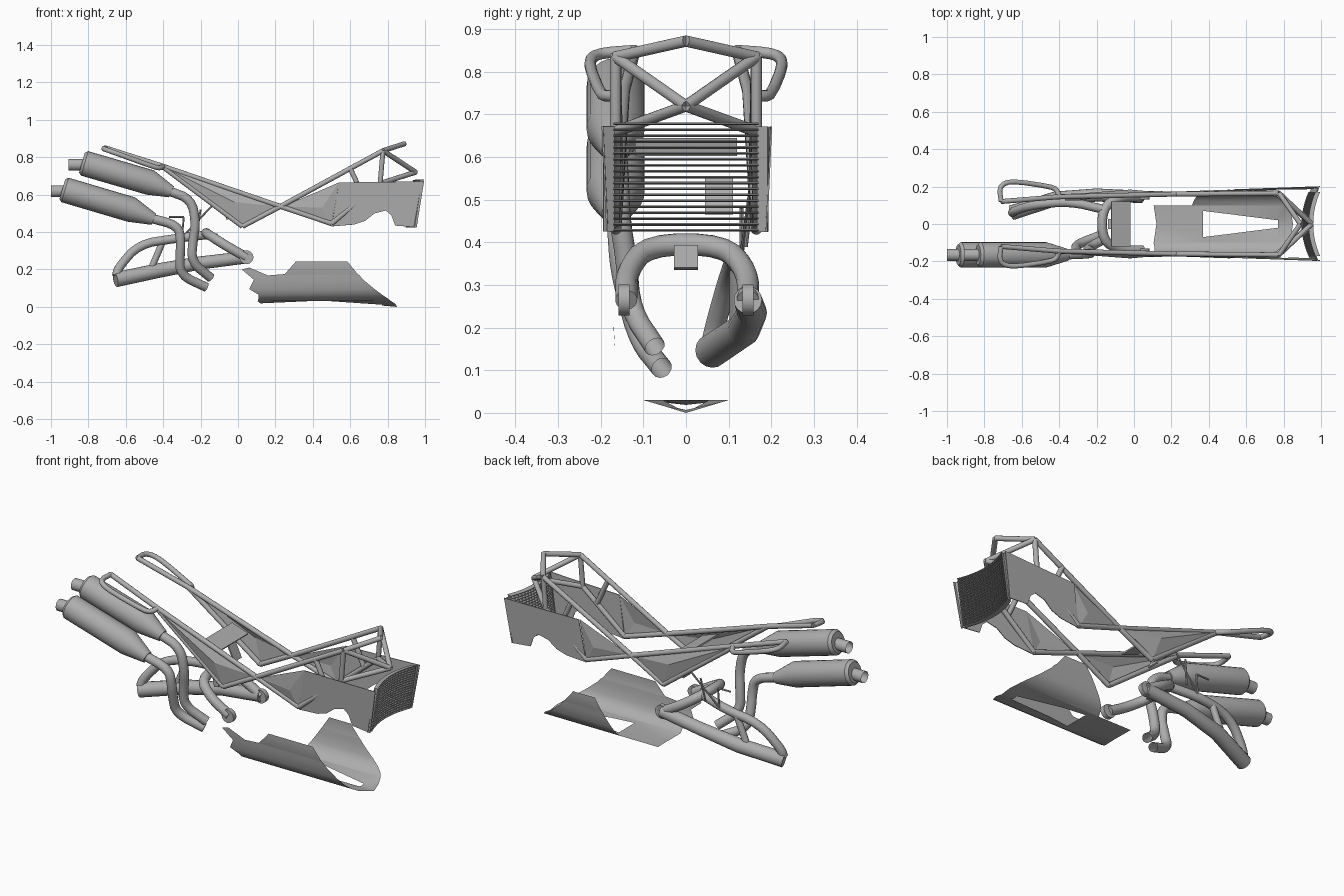
import bpy, bmesh, math
from mathutils import Vector

if "Cube" in bpy.data.objects:
    bpy.data.objects.remove(bpy.data.objects["Cube"])

grey = bpy.data.materials.new("plain grey")
grey.diffuse_color = (0.42, 0.42, 0.42, 1)
grey.use_nodes = True
grey.node_tree.nodes["Principled BSDF"].inputs["Base Color"].default_value = grey.diffuse_color


def finish(name, bm, angle=40):
    me = bpy.data.meshes.new(name)
    bm.to_mesh(me)
    bm.free()
    me.materials.append(grey)
    ob = bpy.data.objects.new(name, me)
    bpy.context.collection.objects.link(ob)
    bpy.ops.object.select_all(action='DESELECT')
    bpy.context.view_layer.objects.active = ob
    ob.select_set(True)
    bpy.ops.object.shade_smooth_by_angle(angle=math.radians(angle))
    return ob


def flip(p, s):
    return (p[0], p[1] * s, p[2])


def soften(pts, rounds):
    """Corner cutting, to turn a few points into a bent tube path."""
    pts = [Vector(p) for p in pts]
    for _ in range(rounds):
        out = [pts[0]]
        for a, b in zip(pts, pts[1:]):
            out += [a.lerp(b, 0.25), a.lerp(b, 0.75)]
        pts = out + [pts[-1]]
    return pts


def tube(name, pts, radii, sides=12, rounds=0, caps=True):
    """Sweep a circle along a path; radii is one number or one per point."""
    pts = soften(pts, rounds)
    if not isinstance(radii, (list, tuple)):
        radii = [radii] * len(pts)
    bm = bmesh.new()
    rings, u = [], None
    for i, p in enumerate(pts):
        t = (pts[min(i + 1, len(pts) - 1)] - pts[max(i - 1, 0)]).normalized()
        if u is None:
            u = t.orthogonal()
        u = (u - t * u.dot(t)).normalized()
        v = t.cross(u)
        rings.append([bm.verts.new(p + radii[i] * (u * math.cos(a) + v * math.sin(a)))
                      for a in (2 * math.pi * k / sides for k in range(sides))])
    for r, q in zip(rings, rings[1:]):
        for k in range(sides):
            bm.faces.new((r[k], r[(k + 1) % sides], q[(k + 1) % sides], q[k]))
    if caps:
        bm.faces.new(rings[0][::-1])
        bm.faces.new(rings[-1])
    return finish(name, bm)


def plate(name, pts, thick=0.006):
    bm = bmesh.new()
    f = bm.faces.new([bm.verts.new(p) for p in pts])
    bm.normal_update()
    n = f.normal.copy()
    ext = bmesh.ops.extrude_face_region(bm, geom=[f])
    bmesh.ops.translate(bm, vec=n * thick,
                        verts=[v for v in ext["geom"] if isinstance(v, bmesh.types.BMVert)])
    bmesh.ops.recalc_face_normals(bm, faces=bm.faces[:])
    bmesh.ops.triangulate(bm, faces=[g for g in bm.faces if len(g.verts) > 4])
    return finish(name, bm, 20)


def folded_panel(name, corners, apex):
    """Thin triangular panel creased outward at its apex."""
    bm = bmesh.new()
    top = bm.verts.new(apex)
    vs = [bm.verts.new(p) for p in corners]
    for k in range(len(vs)):
        bm.faces.new((vs[k], vs[(k + 1) % len(vs)], top))
    return finish(name, bm, 2)


# Main frame, tail and head structure on both sides
tail, seat = (-0.71, 0.12, 0.85), (-0.41, 0.145, 0.755)
mid, low = (0.227, 0.16, 0.537), (0.024, 0.165, 0.43)
head, chin = (0.775, 0.165, 0.835), (0.50, 0.17, 0.445)
post, nose, crown = (0.76, 0.165, 0.66), (0.95, 0, 0.72), (0.89, 0, 0.872)
members = {
    "tail_rail": (tail, seat, mid), "main_rail": (mid, head),
    "lower_tail_strut": (seat, low), "lower_link": (low, mid),
    "front_lower_link": (mid, chin), "front_strut": (chin, post),
    "head_post": (head, post), "head_brace": (head, nose),
    "lower_head_brace": (post, nose), "top_bar": (head, crown),
    "rail_brace": ((0.60, 0.165, 0.74), (0.67, 0.165, 0.59)),
}
cowl = [(0.54, 0.665), (0.80, 0.668), (0.995, 0.672), (0.955, 0.425), (0.84, 0.435),
        (0.82, 0.49), (0.79, 0.515), (0.73, 0.50), (0.68, 0.46), (0.62, 0.44), (0.50, 0.43)]
for s, side in ((1, "left"), (-1, "right")):
    for name, pts in members.items():
        tube(f"{side}_{name}", [flip(p, s) for p in pts], 0.0135)
    hoop = [tail, (-0.72, 0.19, 0.845), (-0.69, 0.222, 0.835), (-0.62, 0.226, 0.81),
            (-0.45, 0.2, 0.748), (-0.415, 0.185, 0.742), (-0.40, 0.15, 0.75)]
    tube(f"{side}_grab_hoop", [flip(p, s) for p in hoop], 0.0135, rounds=1)
    # Creased frame panels and side cowls
    folded_panel(f"{side}_tail_panel", [flip(p, s) for p in
                 ((-0.40, 0.155, 0.75), (0.024, 0.17, 0.43), (0.22, 0.162, 0.537))],
                 (-0.02, s * 0.184, 0.56))
    folded_panel(f"{side}_front_panel", [flip(p, s) for p in
                 ((0.24, 0.162, 0.537), (0.50, 0.172, 0.435), (0.54, 0.178, 0.665))],
                 (0.45, s * 0.183, 0.53))
    plate(f"{side}_cowl", [(x, s * (0.171 + 0.035 * (x - 0.5) + 0.04 * (z - 0.43)), z)
                           for x, z in cowl], 0.004)

# Cross plate under the seat, with a small hanging tab
plate("cross_plate", [(-0.12, -0.12, 0.645), (-0.12, 0.12, 0.645),
                      (-0.02, 0.12, 0.61), (-0.02, -0.12, 0.61)], 0.008)
plate("hanging_tab", [(-0.06, 0.045, 0.465), (-0.06, 0.11, 0.465),
                      (-0.10, 0.11, 0.55), (-0.10, 0.045, 0.55)], 0.008)


# Curved radiator: slats, thin upright fins and end tanks
def rad_x(y, z):
    return 0.895 + 0.15 * (z - 0.42) + 1.25 * y * y


bm = bmesh.new()
ys = [-0.17 + 0.34 * k / 16 for k in range(17)]
for i in range(19):
    z = 0.425 + 0.25 * i / 18
    rows = [[bm.verts.new((rad_x(y, z) + d, y, z + dz)) for y in ys]
            for d, dz in ((0, 0), (0.025, 0.003), (0.025, 0.006), (0, 0.003))]
    for r in range(4):
        a, b = rows[r], rows[(r + 1) % 4]
        for k in range(16):
            bm.faces.new((a[k], a[k + 1], b[k + 1], b[k]))
bmesh.ops.recalc_face_normals(bm, faces=bm.faces[:])
finish("radiator_slats", bm, 30)
bm = bmesh.new()
for y in ys:
    bm.faces.new([bm.verts.new((rad_x(y, z) + d, y, z)) for d, z in
                  ((0.002, 0.427), (0.022, 0.427), (0.022, 0.677), (0.002, 0.677))])
finish("radiator_fins", bm)
for s, side in ((1, "left"), (-1, "right")):
    plate(f"{side}_radiator_tank", [(rad_x(y, z) + 0.006, s * y, z) for y, z in
          ((0.168, 0.425), (0.193, 0.425), (0.193, 0.672), (0.168, 0.672))], 0.005)

# Belly pan: U section with trimmed walls, a keel deepening forward and a wedge opening
levels = [(0.17, 0.243, 0.31, 0.585), (0.17, 0.175, 0.25, 0.64), (0.168, 0.168, 0.16, 0.65),
          (0.166, 0.145, 0.085, 0.67), (0.157, 0.095, 0.06, 0.73), (0.145, 0.065, 0.11, 0.77),
          (0.125, 0.045, 0.11, 0.80), (0.10, 0.03, 0.105, 0.82)]


def floor(x, y):
    t = (x - 0.5) / 0.35 if x > 0.5 else max(0, 0.37 - x) / 0.265 * 0.4
    return (x, y, 0.03 - 0.03 * (1 - y / 0.1) * t)


strips = [((0.105, 0.1), (0.12, 0), (0.37, 0), (0.37, 0.07), (0.37, 0.1)),
          ((0.37, 0.1), (0.37, 0.07), (0.50, 0.054), (0.50, 0.1)),
          ((0.50, 0.1), (0.50, 0.054), (0.77, 0.02), (0.77, 0.1)),
          ((0.77, 0.1), (0.77, 0.02), (0.77, 0), (0.85, 0), (0.842, 0.05), (0.82, 0.1))]
bm = bmesh.new()
for s in (1, -1):
    def face(*pts):
        vs = [bm.verts.new(flip(p, s)) for p in pts]
        bm.faces.new(vs if s > 0 else vs[::-1])

    def back(x, z):  # the left wall is cut away behind a sloping edge
        return x if s < 0 else 0.31 + 0.66 * (z - 0.03)
    for (ya, za, a0, a1), (yb, zb, b0, b1) in zip(levels, levels[1:]):
        face((back(a0, za), ya, za), (back(b0, zb), yb, zb), (b1, yb, zb), (a1, ya, za))
    if s < 0:
        face((0.02, 0.17, 0.20), (0.085, 0.166, 0.145), (0.16, 0.168, 0.168), (0.06, 0.17, 0.21))
    for strip in strips:
        face(*[floor(x, y) for x, y in strip])
bmesh.ops.remove_doubles(bm, verts=bm.verts[:], dist=0.0005)
finish("belly_pan", bm, 35)

# Single-sided swingarm with arched yoke
tube("swingarm_lower", [(0.045, 0.145, 0.265), (-0.20, 0.155, 0.235),
                        (-0.42, 0.135, 0.195), (-0.655, 0.06, 0.145)],
     [0.033, 0.035, 0.039, 0.04], 16)
tube("swingarm_upper", [(-0.65, 0.06, 0.165), (-0.64, 0.07, 0.21), (-0.53, 0.105, 0.335),
                        (-0.34, 0.12, 0.365), (-0.17, 0.08, 0.385)], 0.024, 14, 2)
tube("swingarm_yoke", [(0.045, 0.145, 0.265), (-0.07, 0.145, 0.33), (-0.17, 0.09, 0.395),
                       (-0.17, -0.09, 0.395), (-0.07, -0.14, 0.33), (0.045, -0.14, 0.265)],
     0.026, 16, 2)
tube("swingarm_brace", [(-0.47, 0.12, 0.19), (-0.40, 0.12, 0.355)], 0.018)
for s, side in ((1, "left"), (-1, "right")):
    tube(f"{side}_pivot_lug", [(0.045, s * 0.132, 0.265), (0.045, s * 0.158, 0.265)], 0.037, 20)

# Shock mount and thin links
plate("shock_bracket", [(-0.13, -0.028, 0.335), (-0.13, 0.028, 0.335),
                        (-0.14, 0.028, 0.388), (-0.14, -0.028, 0.388)], 0.03)
for k, (a, b) in enumerate((((-0.30, 0.13, 0.37), (-0.13, 0.155, 0.55)),
                            ((-0.37, 0.13, 0.48), (-0.29, 0.13, 0.48)),
                            ((-0.29, 0.13, 0.48), (-0.30, 0.13, 0.37)),
                            ((-0.22, 0.14, 0.39), (-0.20, 0.155, 0.52)))):
    tube(f"shock_link_{k + 1}", [a, b], 0.005, 8)

# Two exhausts: silencer, open outlet stub and bent open header pipe
Y = -0.165
for name, a, b, c, stub, pipe in (
    ("upper", (-0.82, 0.767), (-0.47, 0.665), (-0.355, 0.615), (-0.905, 0.76),
     [(-0.37, Y, 0.62), (-0.25, -0.16, 0.575), (-0.225, -0.155, 0.45), (-0.24, -0.14, 0.36),
      (-0.25, -0.13, 0.24), (-0.145, -0.073, 0.155)]),
    ("lower", (-0.925, 0.625), (-0.57, 0.52), (-0.45, 0.468), (-1.0, 0.618),
     [(-0.47, Y, 0.475), (-0.32, -0.16, 0.435), (-0.305, -0.155, 0.35), (-0.31, -0.14, 0.28),
      (-0.31, -0.11, 0.17), (-0.17, -0.057, 0.105)])):
    A, B, C = (Vector((p[0], Y, p[1])) for p in (a, b, c))
    d = (B - A).normalized()
    tube(f"{name}_silencer", [A - d * 0.015, A, B, C], [0.055, 0.068, 0.068, 0.032], 24)
    tube(f"{name}_outlet", [(stub[0], Y, stub[1]), (a[0] + 0.03, Y, stub[1])], 0.032, 20, caps=False)
    tube(f"{name}_header_pipe", pipe, 0.025, 16, 2, caps=False)
